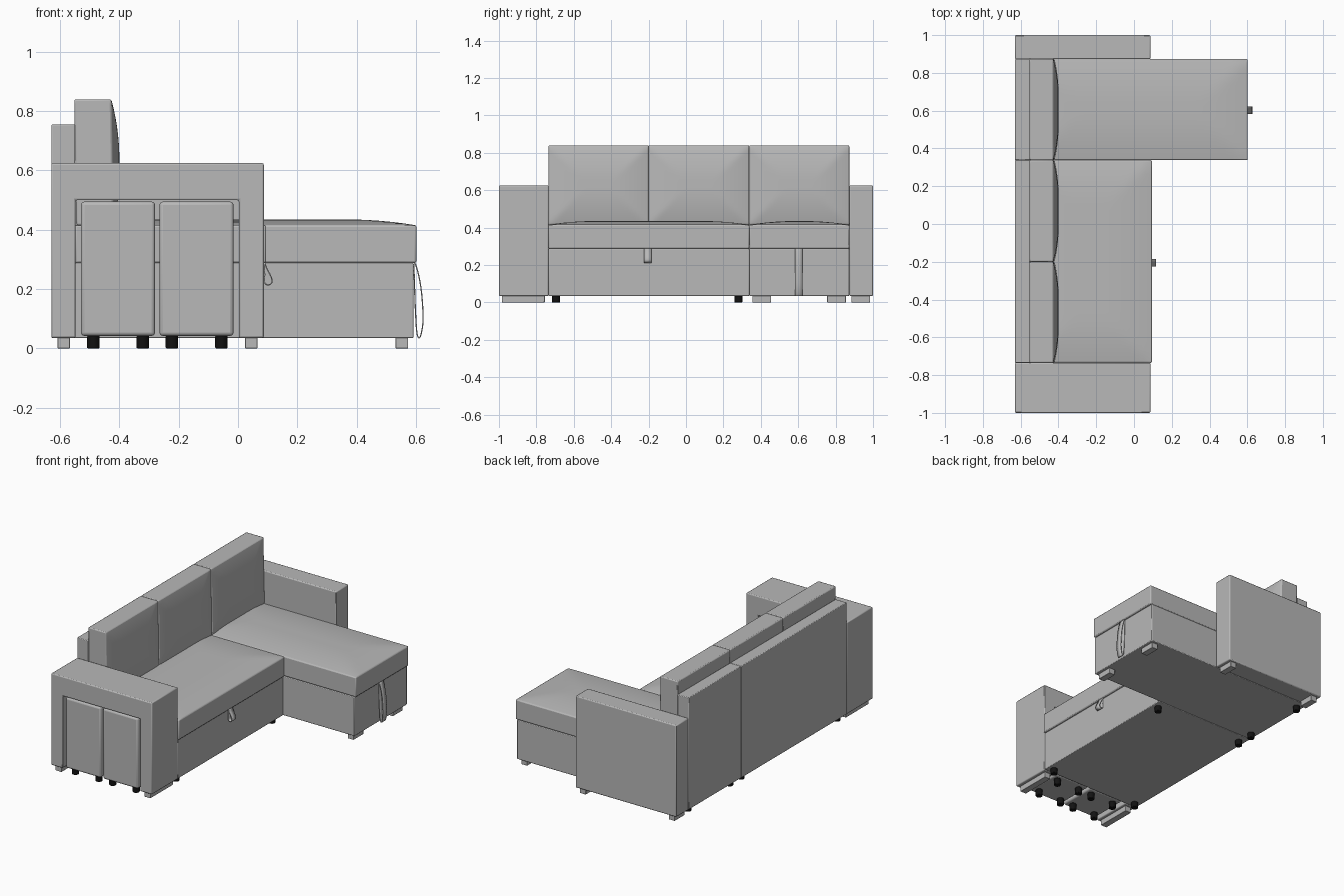
import bpy, bmesh, math
from mathutils import Vector

if "Cube" in bpy.data.objects:
    bpy.data.objects.remove(bpy.data.objects["Cube"])


def material(name, c):
    m = bpy.data.materials.new(name)
    m.diffuse_color = (c, c, c, 1)
    m.use_nodes = True
    m.node_tree.nodes["Principled BSDF"].inputs["Base Color"].default_value = m.diffuse_color
    return m


GREY = material("grey fabric", 0.48)
BLACK = material("black plastic", 0.006)


def finish(name, bm, mat, bevel=0.0, segs=2):
    bmesh.ops.recalc_face_normals(bm, faces=bm.faces)
    me = bpy.data.meshes.new(name)
    bm.to_mesh(me)
    bm.free()
    me.materials.append(mat)
    ob = bpy.data.objects.new(name, me)
    bpy.context.collection.objects.link(ob)
    if bevel:
        b = ob.modifiers.new("bevel", 'BEVEL')
        b.width, b.segments, b.limit_method = bevel, segs, 'ANGLE'
        b.angle_limit = math.radians(50)
    bpy.context.view_layer.objects.active = ob
    ob.select_set(True)
    bpy.ops.object.shade_smooth_by_angle(angle=math.radians(35))
    ob.select_set(False)
    return ob


def box(name, x, y, z, bevel=0.004, segs=2):
    bm = bmesh.new()
    bmesh.ops.create_cube(bm, size=1)
    for v in bm.verts:
        v.co = [(r[0] + r[1]) / 2 + c * (r[1] - r[0]) for c, r in zip(v.co, (x, y, z))]
    return finish(name, bm, GREY, bevel, segs)


def cushion(name, a, b, h0, h1, crown, reach, place):
    """Slab over a x b whose upper face swells by crown away from its edges."""
    bm = bmesh.new()
    bmesh.ops.create_grid(bm, x_segments=28, y_segments=28, size=0.5)
    la, lb = a[1] - a[0], b[1] - b[0]
    ext = bmesh.ops.extrude_face_region(bm, geom=bm.faces[:], use_keep_orig=True)
    top = {e for e in ext["geom"] if isinstance(e, bmesh.types.BMVert)}
    for v in bm.verts:
        d = min((0.5 - abs(v.co.x)) * la, (0.5 - abs(v.co.y)) * lb)
        t = 1 - min(d / reach, 1)
        h = h1 + crown * (1 - t * t) if v in top else h0
        v.co = place((a[0] + a[1]) / 2 + v.co.x * la, (b[0] + b[1]) / 2 + v.co.y * lb, h)
    return finish(name, bm, GREY, 0.006)


def round_foot(name, x, y):
    bm = bmesh.new()
    bmesh.ops.create_cone(bm, cap_ends=True, segments=20, radius1=0.021, radius2=0.021, depth=0.042)
    for v in bm.verts:
        v.co += Vector((x, y, 0.021))
    finish(name, bm, BLACK, 0.003)


def strap(name, pts, y0, y1):
    """Closed ribbon loop through (x, z) points."""
    p = [Vector(q) for q in pts]
    n, path = len(p), []
    for i in range(n):
        p0, p1, p2, p3 = (p[(i + k - 1) % n] for k in range(4))
        for s in range(6):
            t = s / 6
            path.append(0.5 * (2 * p1 + (p2 - p0) * t + (2 * p0 - 5 * p1 + 4 * p2 - p3) * t * t
                               + (3 * p1 - p0 - 3 * p2 + p3) * t ** 3))
    bm = bmesh.new()
    rows = [[bm.verts.new((q.x, y, q.y)) for y in (y0, y1)] for q in path]
    for r, s in zip(rows, rows[1:] + rows[:1]):
        bm.faces.new((r[0], r[1], s[1], s[0]))
    ob = finish(name, bm, GREY)
    m = ob.modifiers.new("thickness", 'SOLIDIFY')
    m.thickness, m.offset = 0.004, 0


BACK, FRONT = -0.63, 0.087
YL, YM, YC, YR = -0.735, -0.2, 0.338, 0.873    # arm / cushion / chaise borders

# Left arm: upside-down U that houses two stools
bm = bmesh.new()
prof = [(BACK, .035), (-.548, .035), (-.548, .5), (.003, .5), (.003, .035),
        (FRONT, .035), (FRONT, .625), (BACK, .625)]
f = bm.faces.new([bm.verts.new((x, -1, z)) for x, z in prof])
ext = bmesh.ops.extrude_face_region(bm, geom=[f], use_keep_orig=True)
for v in ext["geom"]:
    if isinstance(v, bmesh.types.BMVert):
        v.co.y = YL
finish("left_arm", bm, GREY, 0.006)

# Right arm
box("right_arm", (BACK, FRONT), (YR, 1), (.035, .625), 0.006)

# Stools with round feet
for i, x in enumerate((-.53, -.265)):
    box(f"stool_{i + 1}", (x, x + .25), (-.997, -.742), (.042, .495), 0.012, 3)
    for fx in (x + .042, x + .209):
        for fy in (-.955, -.785):
            round_foot("stool_foot", fx, fy)

# Bases and back panels
box("sofa_base", (-.6, .085), (YL, YC), (.035, .288))
box("chaise_base", (-.6, .592), (YC, YR), (.035, .288))
box("sofa_back_panel", (BACK, -.55), (YL, YC), (.035, .755))
box("chaise_back_panel", (BACK, -.55), (YC, YR), (.035, .755))

# Seat cushions
flat = lambda a, b, h: (a, b, h)
cushion("sofa_seat", (-.55, .095), (YL, YC), .288, .415, .02, .24, flat)
cushion("chaise_seat", (-.55, .602), (YC, YR), .288, .415, .02, .24, flat)

# Back cushions, leaning back slightly
lean = lambda a, b, h: (h - .016 * (b - .63), a, b)
for i, (y0, y1) in enumerate(((YL, YM), (YM, YC), (YC, YR))):
    cushion(f"back_cushion_{i + 1}", (y0, y1), (.415, .84), -.549, -.424, .024, .19, lean)

# Block feet
for x in (-.588, .045):
    box("left_arm_foot", (x - .021, x + .021), (-.985, -.755), (0, .036), 0.002)
    box("right_arm_foot", (x - .021, x + .021), (.885, .985), (0, .036), 0.002)
for y in (.405, .805):
    box("chaise_front_foot", (.532, .574), (y - .05, y + .05), (0, .036), 0.002)

# Round feet below the sofa and chaise
for x, y in ((-.588, -.695), (.045, -.695), (-.588, .28), (.045, .28), (-.588, .395), (-.588, .82)):
    round_foot("base_foot", x, y)

# Pull straps
strap("sofa_pull_strap", [(.089, .287), (.09, .25), (.09, .222), (.102, .214), (.114, .222),
                          (.112, .24), (.098, .268)], -.225, -.185)
strap("chaise_pull_strap", [(.595, .287), (.596, .2), (.6, .1), (.605, .045), (.615, .04),
                            (.624, .09), (.621, .17), (.611, .24)], .583, .622)
